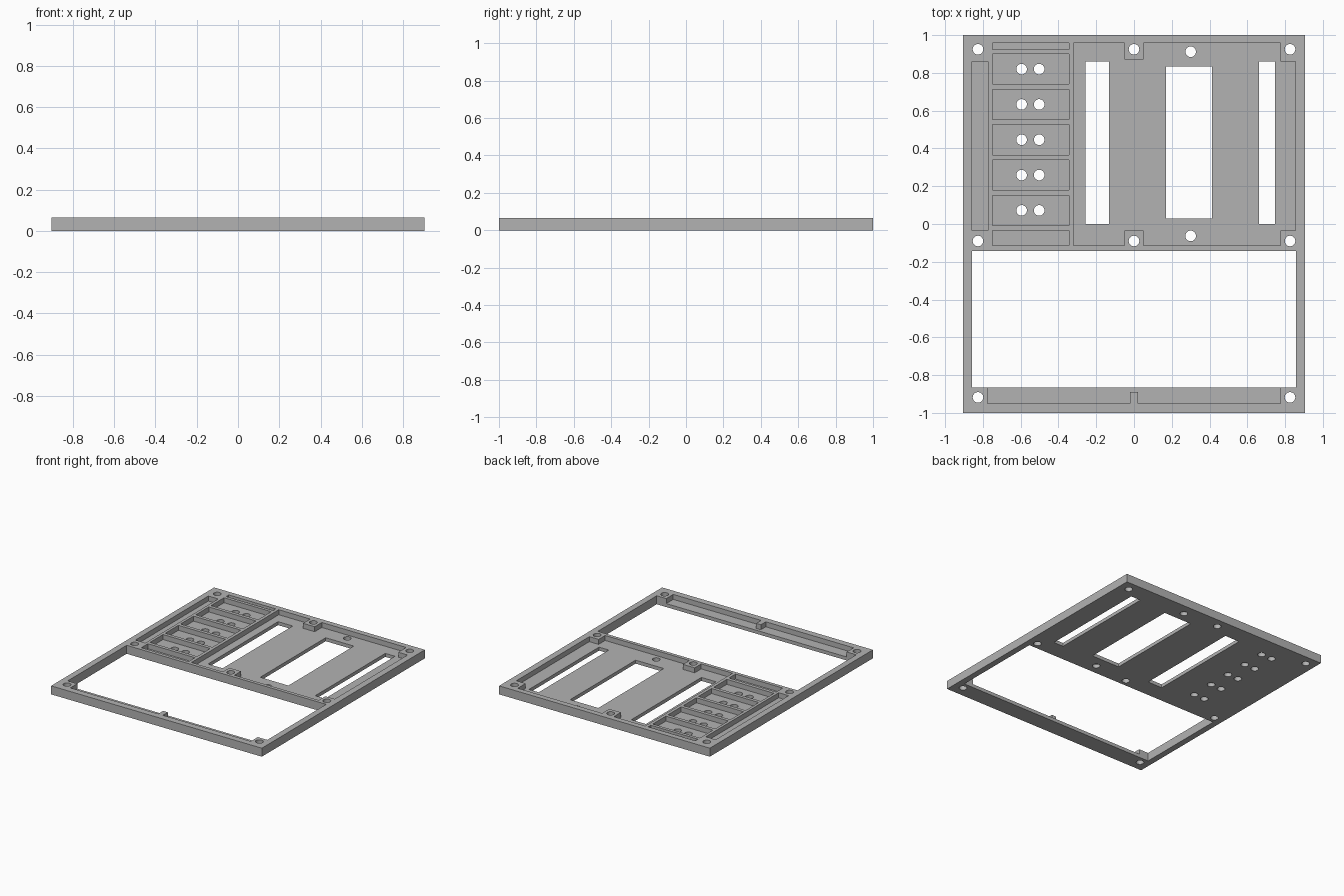
import bpy, bmesh, math

default = bpy.data.objects.get("Cube")
if default:
    bpy.data.objects.remove(default, do_unlink=True)

HEIGHT, FLOOR = 0.066, 0.027
HALF_W, HOLE_R = 0.905, 0.028

grey = bpy.data.materials.new("plain grey")
grey.use_nodes = True
colour = (0.45, 0.45, 0.45, 1)
grey.diffuse_color = colour
grey.node_tree.nodes["Principled BSDF"].inputs["Base Color"].default_value = colour


def prism(bm, outline, z0, z1):
    """Extrude a counter-clockwise outline from z0 to z1."""
    low = [bm.verts.new((x, y, z0)) for x, y in outline]
    high = [bm.verts.new((x, y, z1)) for x, y in outline]
    bm.faces.new(low[::-1])
    bm.faces.new(high)
    n = len(outline)
    for i in range(n):
        j = (i + 1) % n
        bm.faces.new((low[i], low[j], high[j], high[i]))


def rect(x0, x1, y0, y1):
    return [(x0, y0), (x1, y0), (x1, y1), (x0, y1)]


def circle(x, y, sides=32):
    steps = [2 * math.pi * i / sides for i in range(sides)]
    return [(x + HOLE_R * math.cos(a), y + HOLE_R * math.sin(a)) for a in steps]


def make_object(name, outlines, z0, z1):
    bm = bmesh.new()
    for outline in outlines:
        prism(bm, outline, z0, z1)
    mesh = bpy.data.meshes.new(name)
    bm.to_mesh(mesh)
    bm.free()
    mesh.materials.append(grey)
    obj = bpy.data.objects.new(name, mesh)
    bpy.context.collection.objects.link(obj)
    return obj


def cut(target, cutter):
    bpy.context.view_layer.objects.active = target
    mod = target.modifiers.new("cut", "BOOLEAN")
    mod.operation, mod.solver, mod.object = "DIFFERENCE", "EXACT", cutter
    bpy.ops.object.modifier_apply(modifier=mod.name)
    bpy.data.objects.remove(cutter, do_unlink=True)


panel = make_object("panel_frame", [rect(-HALF_W, HALF_W, -1, 1)], 0, HEIGHT)

# Main recess, leaving corner and middle screw bosses
bottom, top, low_boss, high_boss = -0.115, 0.957, -0.035, 0.86
main_recess = [
    (-0.32, bottom), (-0.05, bottom), (-0.05, low_boss), (0.05, low_boss),
    (0.05, bottom), (0.775, bottom), (0.775, low_boss), (0.855, low_boss),
    (0.855, high_boss), (0.775, high_boss), (0.775, top), (0.05, top),
    (0.05, 0.87), (-0.05, 0.87), (-0.05, top), (-0.32, top)]

# Front ledge recess with a small centre rib
front_recess = [
    (-0.775, -0.95), (-0.02, -0.95), (-0.02, -0.89), (0.02, -0.89),
    (0.02, -0.95), (0.775, -0.95), (0.775, -0.8), (-0.775, -0.8)]

# Side channel, end channels and the column of cells
cell_centres = [0.82 - 0.187 * i for i in range(5)]
recesses = [main_recess, front_recess,
            rect(-0.857, -0.772, low_boss, high_boss),
            rect(-0.75, -0.345, 0.925, top),
            rect(-0.75, -0.345, bottom, low_boss)]
recesses += [rect(-0.75, -0.345, y - 0.08, y + 0.08) for y in cell_centres]
cut(panel, make_object("recess_cutter", recesses, FLOOR, HEIGHT + 0.1))

# Large window, slots and all round holes
openings = [rect(-0.857, 0.857, -0.865, -0.142),
            rect(-0.258, -0.132, 0, 0.86),
            rect(0.17, 0.412, 0.03, 0.833),
            rect(0.663, 0.747, 0, 0.86)]
openings += [circle(x, y) for x in (-0.826, 0, 0.826) for y in (0.925, -0.09)]
openings += [circle(x, -0.918) for x in (-0.826, 0.826)]
openings += [circle(0.3, y) for y in (0.912, -0.063)]
openings += [circle(x, y) for x in (-0.595, -0.502) for y in cell_centres]
cut(panel, make_object("opening_cutter", openings, -0.1, HEIGHT + 0.1))

# Smooth hole walls, sharp edges elsewhere
bpy.ops.object.select_all(action="DESELECT")
panel.select_set(True)
bpy.context.view_layer.objects.active = panel
bpy.ops.object.shade_smooth_by_angle(angle=math.radians(30))
